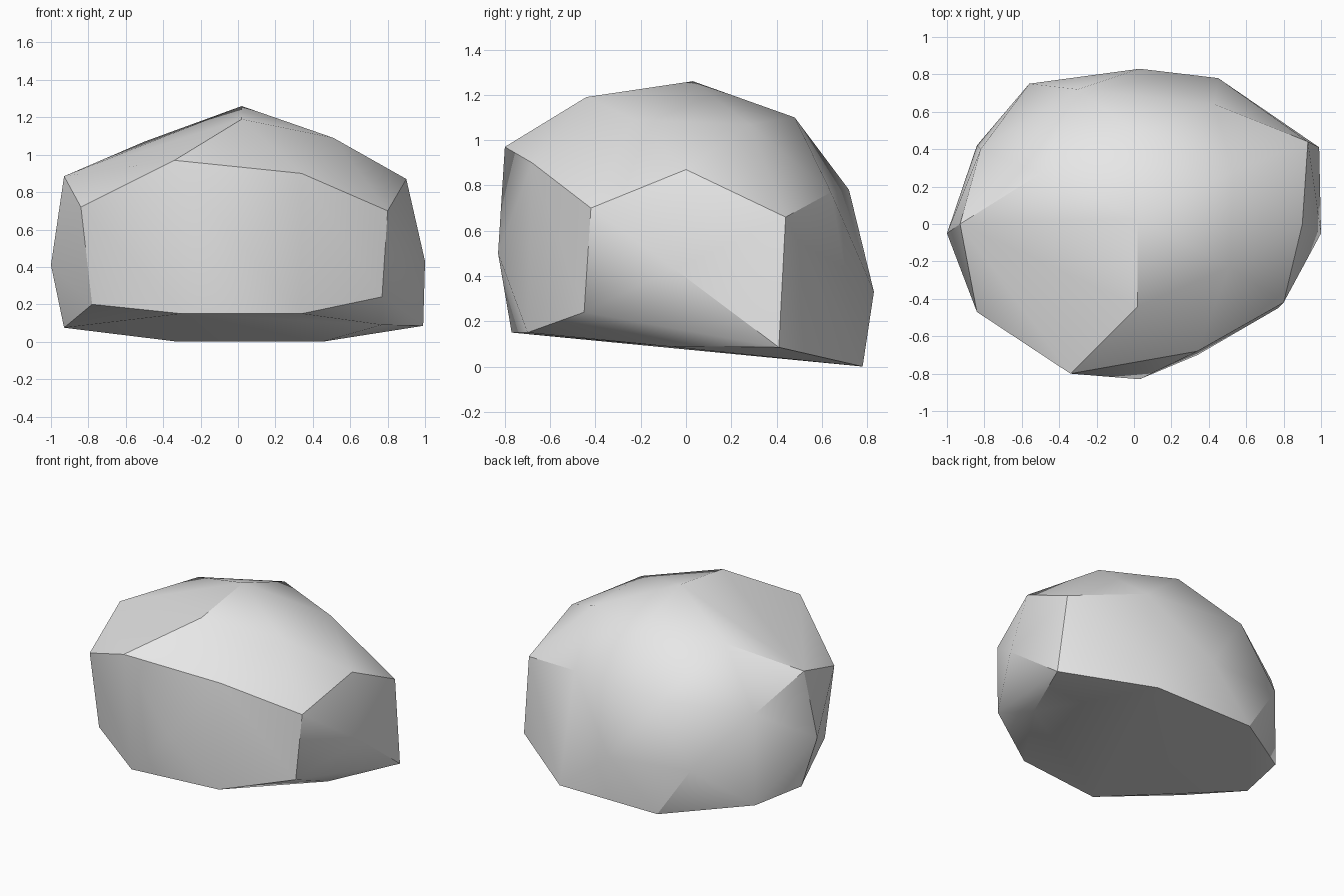
import bpy
import bmesh
import math

# Remove the default cube
default_cube = bpy.data.objects.get("Cube")
if default_cube:
    bpy.data.objects.remove(default_cube, do_unlink=True)


def make_material(name, colour):
    material = bpy.data.materials.new(name)
    material.use_nodes = True
    material.diffuse_color = colour
    shader = material.node_tree.nodes["Principled BSDF"]
    shader.inputs["Base Color"].default_value = colour
    shader.inputs["Roughness"].default_value = 0.9
    return material


# Corners of the boulder, ring by ring, running round from the left side
crown = [(.02, .03, 1.26), (.02, -.44, 1.19), (.51, -.23, 1.09),
         (.53, .28, 1.07), (.03, .48, 1.1), (-.5, .27, 1.07)]
shoulder = [(.9, 0, .87), (.93, .44, .66), (.43, .64, .77), (-.3, .72, .78),
            (-.82, .4, .7), (-.93, 0, .885), (-.84, -.47, .72),
            (-.34, -.8, .97), (.34, -.68, .9), (.8, -.42, .7)]
waist = [(1, -.05, .43), (.03, .83, .33), (-.56, .75, .36),
         (-1, -.05, .41), (.03, -.83, .5)]
foot = [(.77, -.45, .24), (.77, -.09, .09), (.99, .41, .085), (.45, .78, 0),
        (-.32, .78, 0), (-.84, .42, .065), (-.93, .03, .075),
        (-.78, -.45, .2), (-.3, -.77, .15), (.34, -.7, .15)]


def build_boulder(name, rings, material):
    """Wrap the rings of corners in one faceted skin."""
    bm = bmesh.new()
    for ring in rings:
        for corner in ring:
            bm.verts.new(corner)
    bmesh.ops.convex_hull(bm, input=list(bm.verts))
    # Drop any corner that the skin does not use
    loose = [vert for vert in bm.verts if not vert.link_faces]
    bmesh.ops.delete(bm, geom=loose, context="VERTS")
    bmesh.ops.recalc_face_normals(bm, faces=list(bm.faces))
    mesh = bpy.data.meshes.new(name)
    bm.to_mesh(mesh)
    bm.free()
    mesh.materials.append(material)
    boulder = bpy.data.objects.new(name, mesh)
    bpy.context.collection.objects.link(boulder)
    return boulder


# Boulder, softly shaded with its hard ridges kept
stone_grey = make_material("stone_grey", (.8, .8, .8, 1))
boulder = build_boulder("boulder", [crown, shoulder, waist, foot], stone_grey)
bpy.ops.object.select_all(action="DESELECT")
boulder.select_set(True)
bpy.context.view_layer.objects.active = boulder
bpy.ops.object.shade_smooth_by_angle(angle=math.radians(30))
